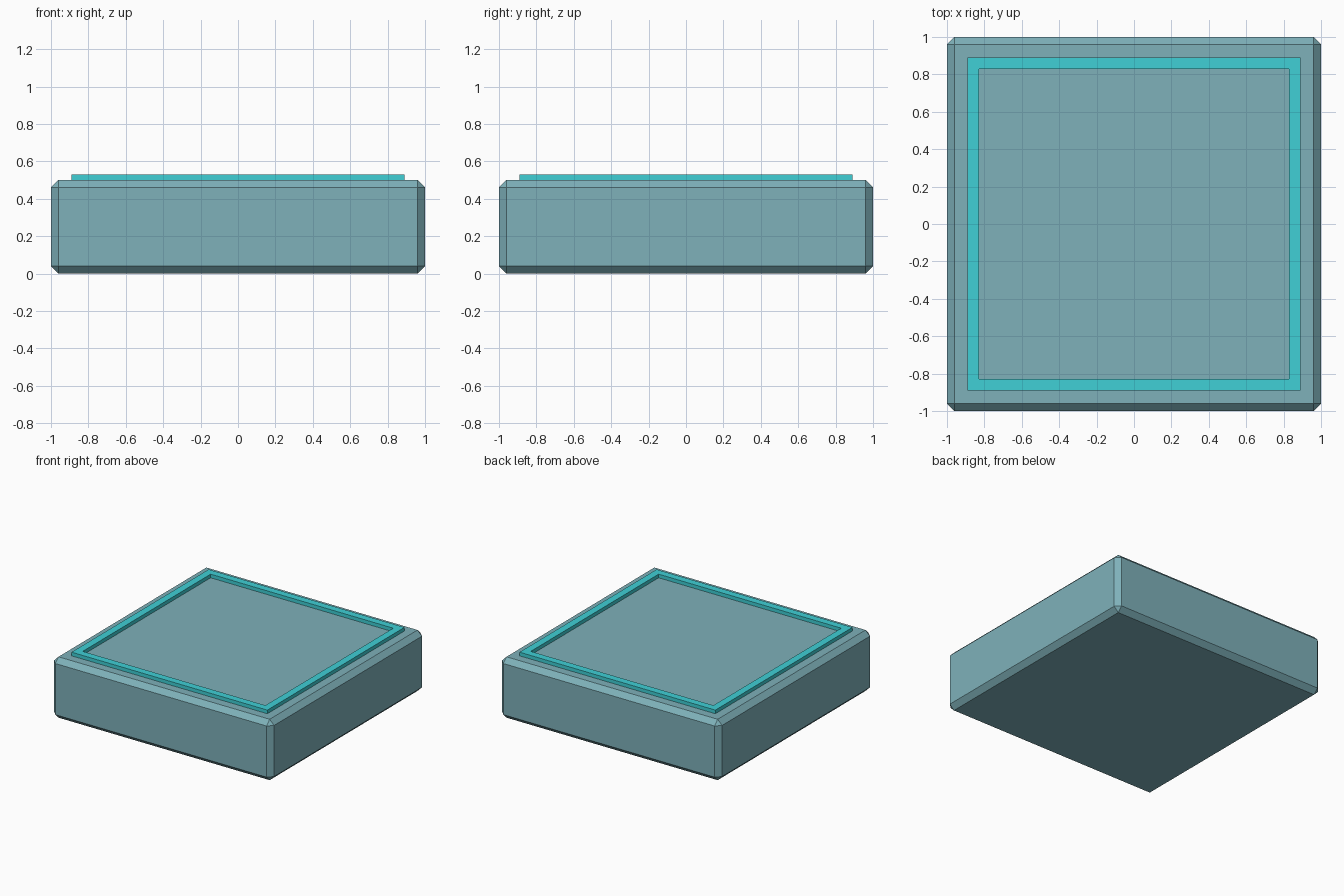
import bpy, bmesh

if "Cube" in bpy.data.objects:
    bpy.data.objects.remove(bpy.data.objects["Cube"])


def material(name, rgb):
    m = bpy.data.materials.new(name)
    m.diffuse_color = (*rgb, 1.0)
    m.use_nodes = True
    m.node_tree.nodes["Principled BSDF"].inputs["Base Color"].default_value = m.diffuse_color
    return m


def add_object(name, bm, mat):
    bmesh.ops.recalc_face_normals(bm, faces=bm.faces)
    mesh = bpy.data.meshes.new(name)
    bm.to_mesh(mesh)
    bm.free()
    mesh.materials.append(mat)
    ob = bpy.data.objects.new(name, mesh)
    bpy.context.collection.objects.link(ob)
    return ob


def box(half, z0, z1):
    bm = bmesh.new()
    bmesh.ops.create_cube(bm, size=1)
    for v in bm.verts:
        v.co.x *= 2 * half
        v.co.y *= 2 * half
        v.co.z = z1 if v.co.z > 0 else z0
    return bm


grey_teal = material("grey_teal", (0.21, 0.44, 0.49))
bright_teal = material("bright_teal", (0.05, 0.63, 0.67))

# Square slab with chamfered edges
bm = box(1.0, 0.0, 0.5)
bmesh.ops.bevel(bm, geom=bm.edges[:], offset=0.04, offset_type='OFFSET',
                segments=1, profile=0.5, affect='EDGES')
add_object("slab_body", bm, grey_teal)

# Raised square border on the top, seated slightly into the slab
OUTER, INNER, Z0, Z1 = 0.89, 0.83, 0.495, 0.53
bm = bmesh.new()
corners = [(-1, -1), (1, -1), (1, 1), (-1, 1)]
loops = [[bm.verts.new((x * h, y * h, z)) for x, y in corners]
         for h, z in ((OUTER, Z0), (OUTER, Z1), (INNER, Z1), (INNER, Z0))]
for a, b in zip(loops, loops[1:] + loops[:1]):
    for i in range(4):
        j = (i + 1) % 4
        bm.faces.new((a[i], a[j], b[j], b[i]))
add_object("raised_border", bm, bright_teal)
